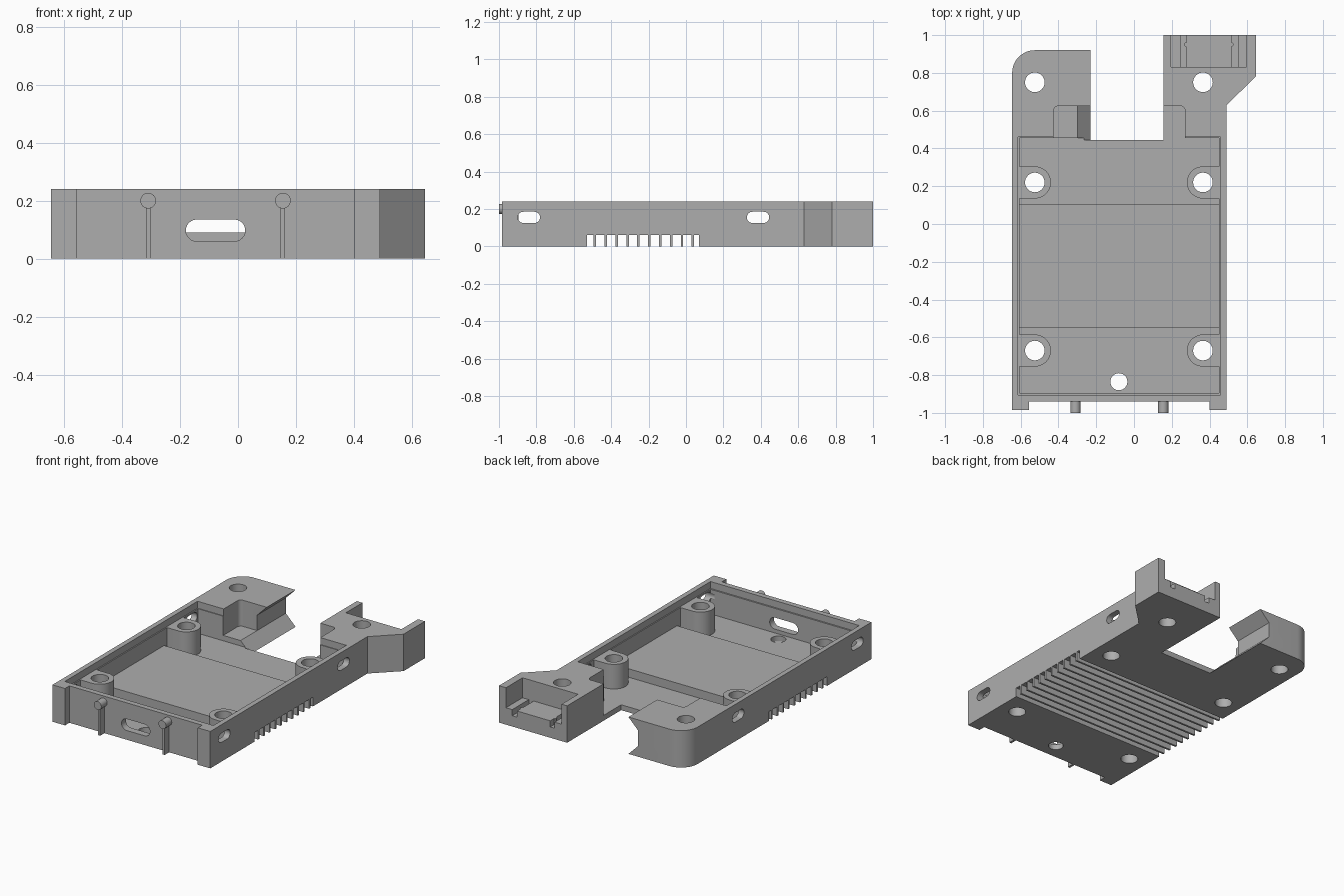
import bpy, bmesh
from math import sin, cos, pi, radians
from mathutils import Vector

scene_cube = bpy.data.objects.get("Cube")
if scene_cube:
    bpy.data.objects.remove(scene_cube, do_unlink=True)

grey = bpy.data.materials.new("plain grey")
grey.use_nodes = True
GREY = (0.42, 0.42, 0.42, 1)
grey.diffuse_color = GREY
grey.node_tree.nodes["Principled BSDF"].inputs["Base Color"].default_value = GREY

H = 0.24          # case height
FLOOR = 0.035     # low floor
LEDGE = 0.195     # stand-off top
OVER = 0.3        # cutters reach past the top


def prism(name, pts, axis, lo, hi):
    """Extrude a 2D profile along an axis: z uses (x, y), y uses (x, z), x uses (y, z)."""
    place = {"z": lambda a, b, t: (a, b, t),
             "y": lambda a, b, t: (a, t, b),
             "x": lambda a, b, t: (t, a, b)}[axis]
    bm = bmesh.new()
    face = bm.faces.new([bm.verts.new(place(a, b, lo)) for a, b in pts])
    out = bmesh.ops.extrude_face_region(bm, geom=[face])
    moved = [v for v in out["geom"] if isinstance(v, bmesh.types.BMVert)]
    bmesh.ops.translate(bm, verts=moved, vec=Vector(place(0, 0, hi - lo)))
    bmesh.ops.recalc_face_normals(bm, faces=bm.faces)
    mesh = bpy.data.meshes.new(name)
    bm.to_mesh(mesh)
    bm.free()
    mesh.materials.append(grey)
    obj = bpy.data.objects.new(name, mesh)
    bpy.context.collection.objects.link(obj)
    return obj


def arc(cx, cy, r, start, end, steps):
    angles = [radians(start + (end - start) * i / steps) for i in range(steps + 1)]
    return [(cx + r * cos(a), cy + r * sin(a)) for a in angles]


def circle(cx, cy, r, n=32):
    return arc(cx, cy, r, 0, 360, n)[:-1]


def rect(a0, a1, b0, b1):
    return [(a0, b0), (a1, b0), (a1, b1), (a0, b1)]


def stadium(a0, a1, b0, b1):
    r, mid = (b1 - b0) / 2, (b0 + b1) / 2
    return arc(a1 - r, mid, r, -90, 90, 12) + arc(a0 + r, mid, r, 90, 270, 12)


def combine(target, tool, operation="DIFFERENCE"):
    mod = target.modifiers.new("combine", "BOOLEAN")
    mod.operation, mod.solver, mod.object = operation, "EXACT", tool
    bpy.context.view_layer.objects.active = target
    bpy.ops.object.modifier_apply(modifier=mod.name)
    bpy.data.objects.remove(tool, do_unlink=True)


def cut(*args):
    combine(case, prism("cutter", *args))


# Case outline: front corner posts, rear arms, rounded left arm corner
outline = [(-.645, -.985), (-.555, -.985), (-.555, -.94), (.4, -.94), (.4, -.985),
           (.49, -.985), (.49, .63), (.645, .78), (.645, 1), (.155, 1),
           (.155, .445), (-.23, .445), (-.23, .92)]
outline += arc(-.525, .80, .12, 90, 180, 12)
case = prism("case", outline, "z", 0, H)

# Main tray: raised middle floor, lower ends, shallow lip at the rim
cut(rect(-.605, .45, -.895, .455), "z", .09, OVER)
cut(rect(-.605, .45, -.895, -.55), "z", FLOOR, OVER)
cut(rect(-.605, .45, .105, .455), "z", FLOOR, OVER)
cut(rect(-.613, .457, -.905, .46), "z", LEDGE, OVER)

# Recesses in the two rear arms beside the opening
cut([(-.425, .43), (-.15, .43), (-.15, .625)] + arc(-.4, .6, .025, 90, 180, 6), "z", .07, OVER)
cut([(.1, .43), (.27, .43)] + arc(.245, .6, .025, 0, 90, 6) + [(.1, .625)], "z", FLOOR, OVER)

# Angled channel along the inside of the left arm
cut([(-.22, H + .01), (-.3, .17), (-.3, .07), (-.22, -.01)], "y", .4451, 1.1)

# Socket at the end of the right arm, with two guide grooves and clip bumps
cut(rect(.195, .595, .83, 1.1), "z", .11, OVER)
for a, b in ((.245, .277), (.515, .55)):
    cut(rect(a, b, .83, 1.1), "z", .07, OVER)
for x in (.277, .515):
    combine(case, prism("clip", circle(x, .95, .012, 12), "z", .06, .11), "UNION")

# Stand-offs joined to the side walls
for y in (.22, -.67):
    for x, wall, start in ((-.525, -.625, -90), (.365, .47, 90)):
        pts = arc(x, y, .085, start, start + 180, 20)
        pts += [(wall, pts[-1][1]), (wall, pts[0][1])]
        combine(case, prism("standoff", pts, "z", .02, LEDGE), "UNION")

# Screw holes and the reset hole
for y in (.75, .22, -.67):
    for x in (-.525, .365):
        cut(circle(x, y, .052), "z", -.1, OVER)
cut(circle(-.08, -.835, .045), "z", -.1, OVER)

# Front port and side slots
cut(stadium(-.18, .025, .06, .135), "y", -1.1, -.87)
for a, b in ((-.9, -.78), (.325, .445)):
    cut(stadium(a, b, .125, .185), "x", -.8, -.57)
    cut(stadium(a, b, .125, .185), "x", .42, .8)

# Cooling slots across the underside, leaving ten thin fins
pitch, fin = .0582, .013
edges = [-.53] + [-.487 + pitch * i for i in range(10)] + [.07]
for i in range(len(edges) - 1):
    lo = edges[i] + (fin / 2 if i else 0)
    hi = edges[i + 1] - (fin / 2 if i < 10 else 0)
    cut(rect(lo, hi, -.1, .06), "x", -.8, .8)

# Front ribs with round heads
parts = [case]
for side, x in (("right", -.31), ("left", .155)):
    parts.append(prism(side + "_rib", rect(x - .0075, x + .0075, 0, .185), "y", -.985, -.935))
    parts.append(prism(side + "_rib_head", circle(x, .2, .027, 24), "y", -1, -.935))

for obj in parts:
    bpy.ops.object.select_all(action="DESELECT")
    obj.select_set(True)
    bpy.context.view_layer.objects.active = obj
    bpy.ops.object.shade_smooth_by_angle(angle=radians(30))
